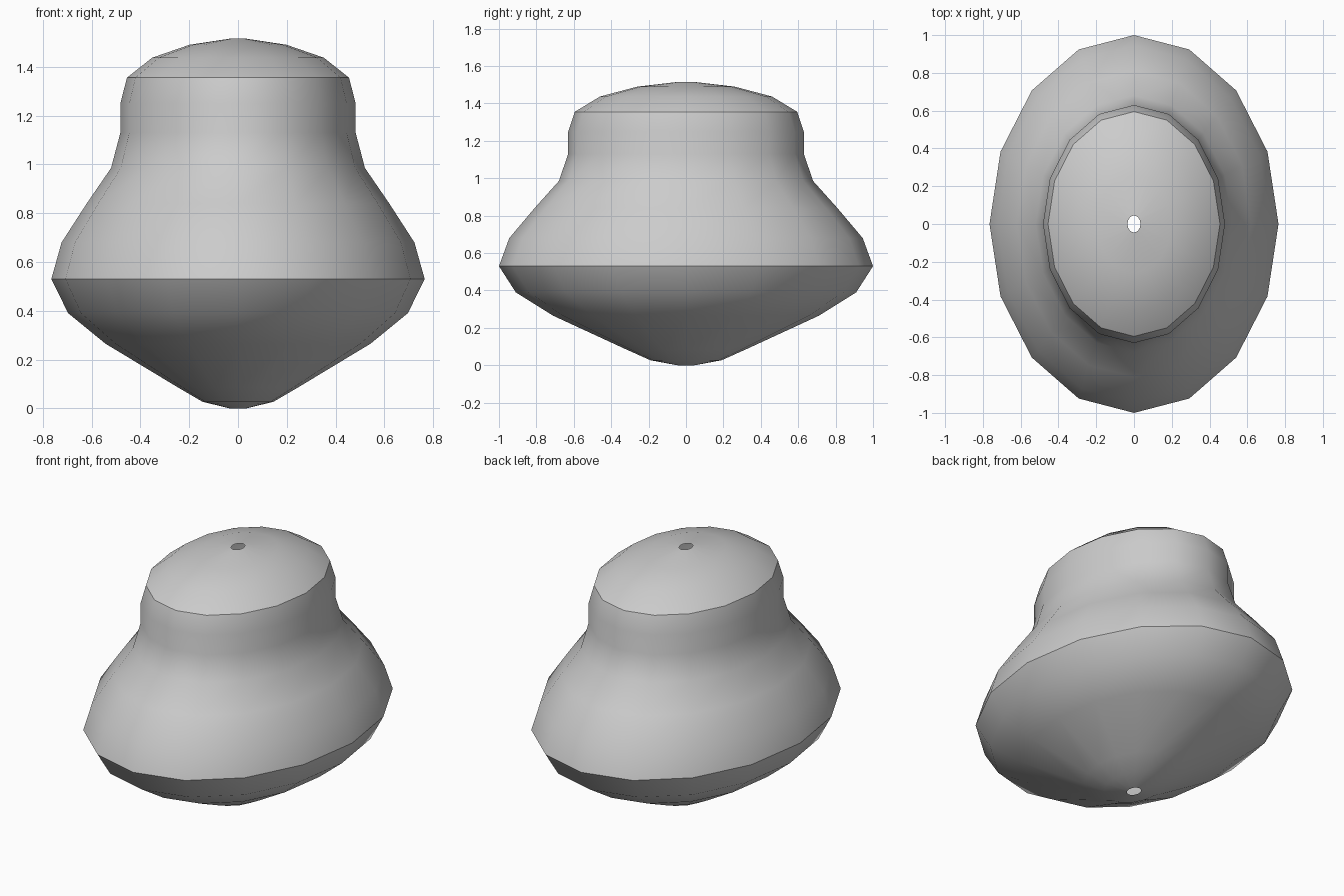
import bpy, bmesh, math

if "Cube" in bpy.data.objects:
    bpy.data.objects.remove(bpy.data.objects["Cube"])

SIDES = 16
WIDTH_RATIO = 0.765          # oval section: x radius relative to y radius

# (y radius, height) from bottom hole to top hole
PROFILE = [(0.045, 0.0), (0.19, 0.027), (0.32, 0.085), (0.71, 0.265),
           (0.91, 0.39), (1.0, 0.53), (0.945, 0.68), (0.81, 0.84),
           (0.68, 0.985), (0.63, 1.13), (0.63, 1.25), (0.595, 1.355),
           (0.46, 1.437), (0.26, 1.49), (0.045, 1.515)]
CREASES = (5, 11)            # rings with a hard edge: belly rim and shoulder

grey = bpy.data.materials.new("grey")
grey.diffuse_color = (0.6, 0.6, 0.6, 1)
grey.use_nodes = True
grey.node_tree.nodes["Principled BSDF"].inputs["Base Color"].default_value = grey.diffuse_color

# Oval shell, open at both small end holes
bm = bmesh.new()
rings = []
for r, z in PROFILE:
    rings.append([bm.verts.new((WIDTH_RATIO * r * math.cos(2 * math.pi * i / SIDES),
                                r * math.sin(2 * math.pi * i / SIDES), z))
                  for i in range(SIDES)])
for low, high in zip(rings, rings[1:]):
    for i in range(SIDES):
        j = (i + 1) % SIDES
        bm.faces.new((low[i], low[j], high[j], high[i])).smooth = True

# Hard edges around the rim and shoulder
for k in CREASES:
    for i in range(SIDES):
        bm.edges.get((rings[k][i], rings[k][(i + 1) % SIDES])).smooth = False

mesh = bpy.data.meshes.new("oval_shell")
bm.to_mesh(mesh)
bm.free()
mesh.materials.append(grey)
shell = bpy.data.objects.new("oval_shell", mesh)
bpy.context.collection.objects.link(shell)
